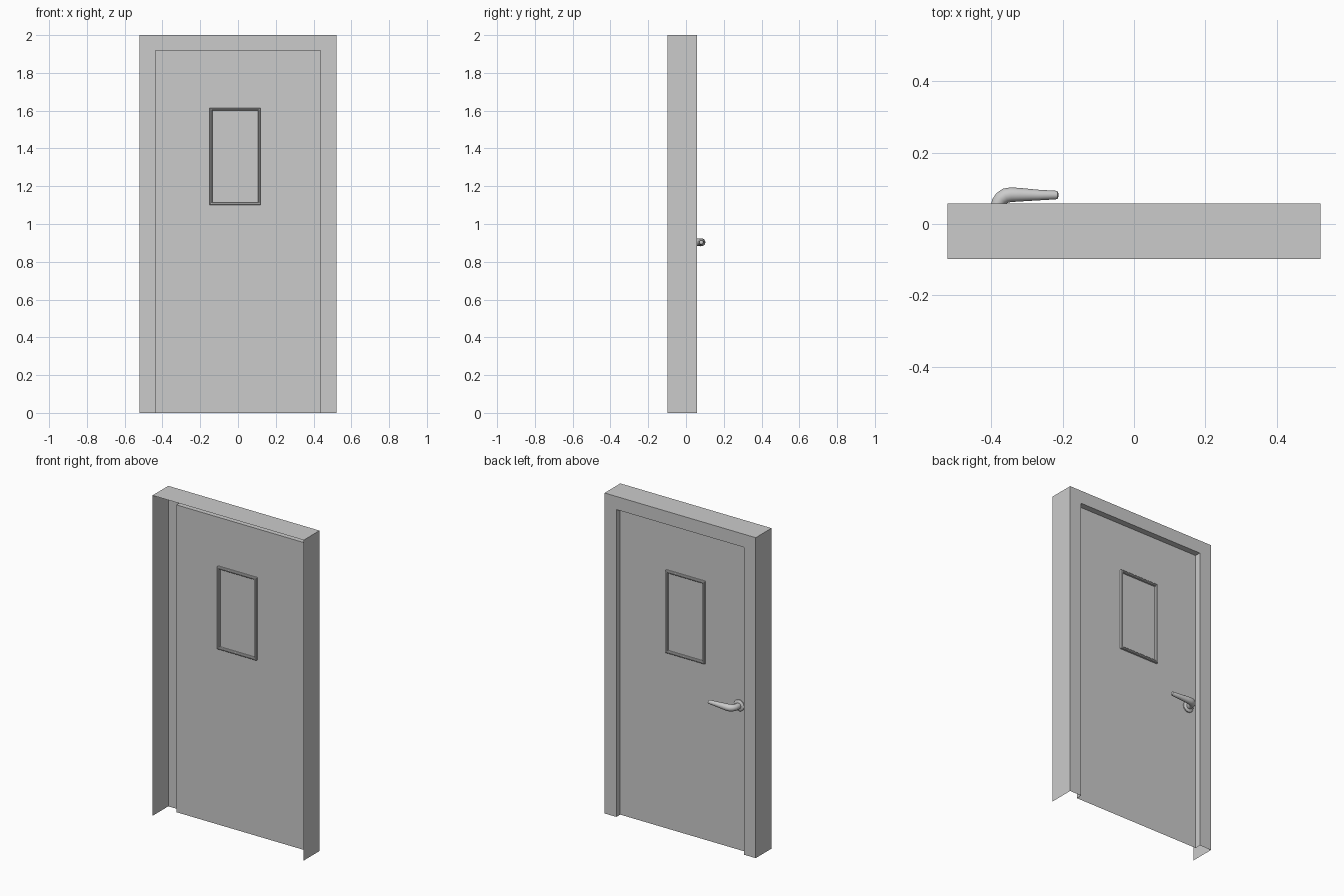
import bpy, math
from mathutils import Vector

if "Cube" in bpy.data.objects:
    bpy.data.objects.remove(bpy.data.objects["Cube"])


def make(name, verts, faces, smooth=True):
    mesh = bpy.data.meshes.new(name)
    mesh.from_pydata(verts, [], faces)
    mesh.update()
    ob = bpy.data.objects.new(name, mesh)
    bpy.context.collection.objects.link(ob)
    if smooth:
        bpy.ops.object.select_all(action='DESELECT')
        bpy.context.view_layer.objects.active = ob
        ob.select_set(True)
        bpy.ops.object.shade_smooth_by_angle(angle=math.radians(40))
    return ob


def skin(name, rings, close_rings, close_profile, caps=False, smooth=True):
    """Bridge equally sized rings of points with quads."""
    n, m = len(rings[0]), len(rings)
    faces = []
    for i in range(m if close_rings else m - 1):
        for j in range(n if close_profile else n - 1):
            k, l = (i + 1) % m, (j + 1) % n
            faces.append((i * n + j, i * n + l, k * n + l, k * n + j))
    if caps:
        faces += [tuple(reversed(range(n))), tuple(range((m - 1) * n, m * n))]
    return make(name, [p for r in rings for p in r], faces, smooth)


DOOR_Y = 0.02

# Door frame: folded sheet profile (inset, y), mitred round the opening
profile = [(0, -0.098), (0, 0.058), (0.082, 0.058), (0.082, DOOR_Y)]
corners = [(-0.522, 0, 1, 0), (-0.522, 2, 1, -1), (0.522, 2, -1, -1), (0.522, 0, -1, 0)]
skin("door_frame",
     [[(x + sx * d, y, z + sz * d) for d, y in profile] for x, z, sx, sz in corners],
     False, False, smooth=False)

# Door leaf: single sheet
make("door_leaf", [(-0.44, DOOR_Y, 0), (0.44, DOOR_Y, 0),
                   (0.44, DOOR_Y, 1.918), (-0.44, DOOR_Y, 1.918)], [(0, 1, 2, 3)], False)

# Window moulding: small bevelled bar standing proud on both sides of the leaf
w, t, b = 0.014, 0.015, 0.004
profile = [(0, -t + b), (b, -t), (w - b, -t), (w, -t + b),
           (w, t - b), (w - b, t), (b, t), (0, t - b)]
corners = [(-0.15, 1.1, 1, 1), (-0.15, 1.615, 1, -1), (0.12, 1.615, -1, -1), (0.12, 1.1, -1, 1)]
skin("window_moulding",
     [[(x + sx * d, DOOR_Y + y, z + sz * d) for d, y in profile] for x, z, sx, sz in corners],
     True, True, smooth=False)

HX, HZ, N = -0.383, 0.903, 24

# Handle rosette: low turned disc on the back of the leaf
skin("handle_rosette",
     [[(HX + r * math.cos(a), DOOR_Y + y, HZ + r * math.sin(a))
       for a in (2 * math.pi * i / N for i in range(N))]
      for y, r in [(0, 0.035), (0.006, 0.035), (0.01, 0.031), (0.012, 0.02)]],
     False, True, caps=True)

# Lever: tapered tube along (x, y, radius) stations with rounded bend and tip
path = [(HX, 0.022, 0.018), (HX, 0.048, 0.018), (-0.380, 0.060, 0.019), (-0.372, 0.071, 0.020),
        (-0.360, 0.079, 0.021), (-0.345, 0.082, 0.0205), (-0.32, 0.082, 0.019),
        (-0.27, 0.081, 0.015), (-0.219, 0.081, 0.012), (-0.214, 0.081, 0.0105), (-0.212, 0.081, 0.006)]
rings = []
for i, (x, y, r) in enumerate(path):
    p, q = path[max(i - 1, 0)], path[min(i + 1, len(path) - 1)]
    tan = Vector((q[0] - p[0], q[1] - p[1], 0)).normalized()
    side = Vector((-tan.y, tan.x, 0))
    rings.append([Vector((x, y, HZ)) + side * r * math.cos(a) + Vector((0, 0, r * math.sin(a)))
                  for a in (2 * math.pi * k / N for k in range(N))])
skin("handle_lever", rings, False, True, caps=True)
